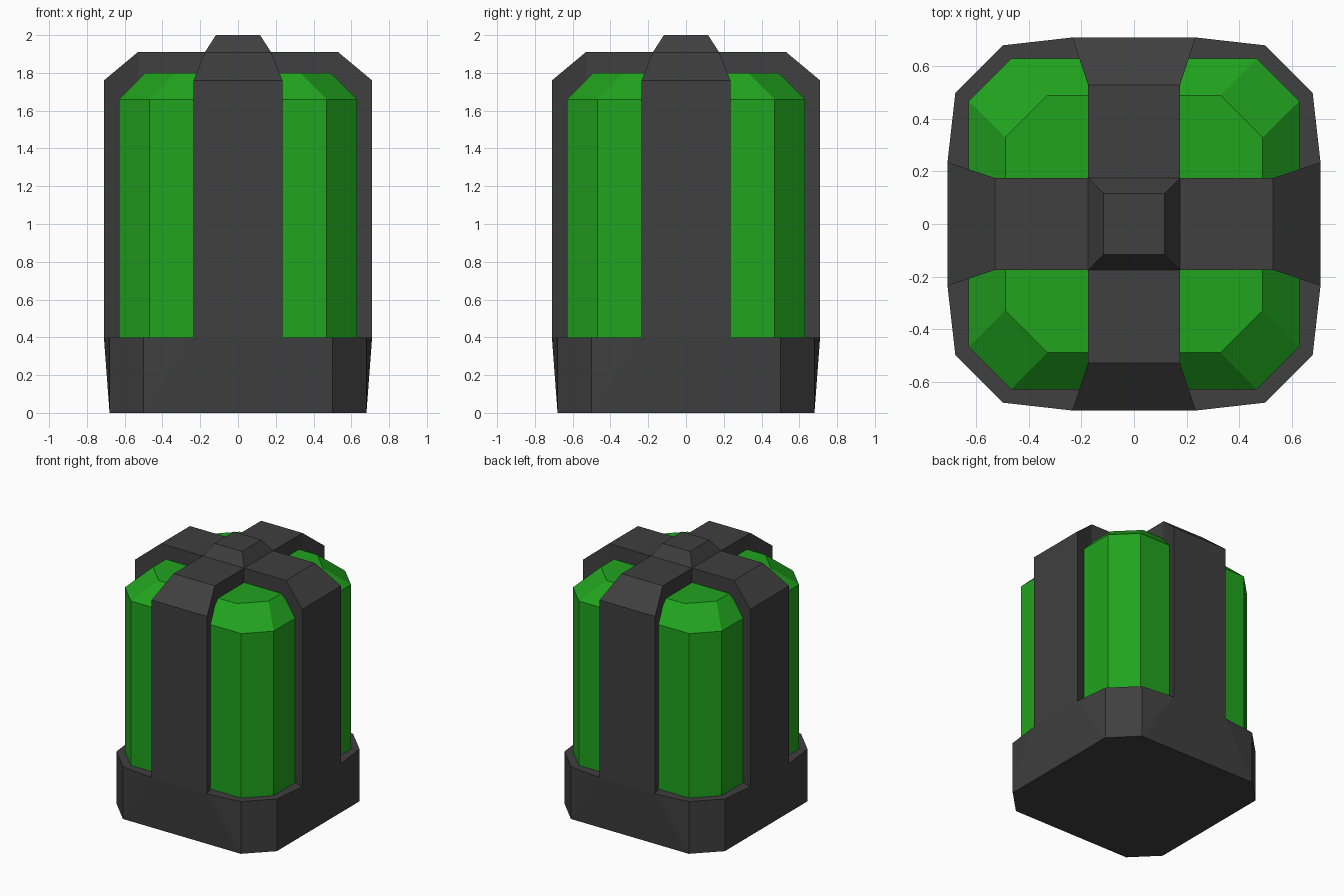
import bpy, bmesh
from math import pi
from mathutils import Matrix

if "Cube" in bpy.data.objects:
    bpy.data.objects.remove(bpy.data.objects["Cube"])


def material(name, colour):
    m = bpy.data.materials.new(name)
    m.diffuse_color = (*colour, 1)
    m.use_nodes = True
    m.node_tree.nodes["Principled BSDF"].inputs["Base Color"].default_value = m.diffuse_color
    return m


dark = material("dark_metal", (0.05, 0.05, 0.05))
green = material("green_glass", (0.015, 0.37, 0.013))


def four_fold(name, mat, quarter, caps=()):
    """Repeat the quarter's faces around z, add the caps, weld into one mesh."""
    bm = bmesh.new()
    for k in range(4):
        rot = Matrix.Rotation(k * pi / 2, 3, 'Z')
        for face in quarter:
            bm.faces.new([bm.verts.new(rot @ Matrix.Identity(3) @ bm_vec(p)) for p in face])
    for face in caps:
        bm.faces.new([bm.verts.new(p) for p in face])
    bmesh.ops.remove_doubles(bm, verts=bm.verts, dist=0.0005)
    bmesh.ops.recalc_face_normals(bm, faces=bm.faces)
    me = bpy.data.meshes.new(name)
    bm.to_mesh(me)
    bm.free()
    me.materials.append(mat)
    ob = bpy.data.objects.new(name, me)
    bpy.context.collection.objects.link(ob)
    return ob


def bm_vec(p):
    return Matrix.Translation(p).to_translation()


def mirror_x(p):
    return (-p[0], p[1], p[2])


def strip(*pts):
    """Quads spanning x-mirrored pairs along a path."""
    return [[mirror_x(a), a, b, mirror_x(b)] for a, b in zip(pts, pts[1:])]


def both(face):
    return [face, [mirror_x(p) for p in face]]


def octagon(a, c, z):
    return [(c, -a, z), (a, -c, z), (a, c, z), (c, a, z),
            (-c, a, z), (-a, c, z), (-a, -c, z), (-c, -a, z)]


def square(a, z):
    return [(-a, -a, z), (a, -a, z), (a, a, z), (-a, a, z)]


# Frame: octagonal base, four tapered ribs and the cross arms
b, c = (0.5, -0.68, 0), (0.5, -0.68, 0.4)
d, e = (0.68, -0.5, 0), (0.68, -0.5, 0.4)
r, p = (0.235, -0.71, 0.4), (0.235, -0.71, 1.76)
t, m = (0.175, -0.53, 1.91), (0.175, -0.175, 1.91)
i, n = (0.175, -0.53, 0.4), (0.175, -0.175, 0.4)
frame = strip(b, r, p, t, m)
frame += both([b, c, r]) + both([r, i, t, p]) + both([i, n, m, t])
frame += [[b, d, e, c],
          [r, c, e, (0.71, -0.235, 0.4), (0.53, -0.175, 0.4), n, i]]
# Raised cap at the crossing
frame += strip(m, (0.117, -0.117, 2.0))
four_fold("frame", dark, frame, [octagon(0.68, 0.5, 0), square(0.117, 2.0)])

# Glass body with a bevelled top
rings = [octagon(0.63, 0.468, 0.4), octagon(0.63, 0.468, 1.66), octagon(0.49, 0.33, 1.8)]
body = []
for lo, hi in zip(rings, rings[1:]):
    body += [[lo[-1], lo[0], hi[0], hi[-1]], [lo[0], lo[1], hi[1], hi[0]]]
four_fold("glass_body", green, body, [rings[0], rings[-1]])
